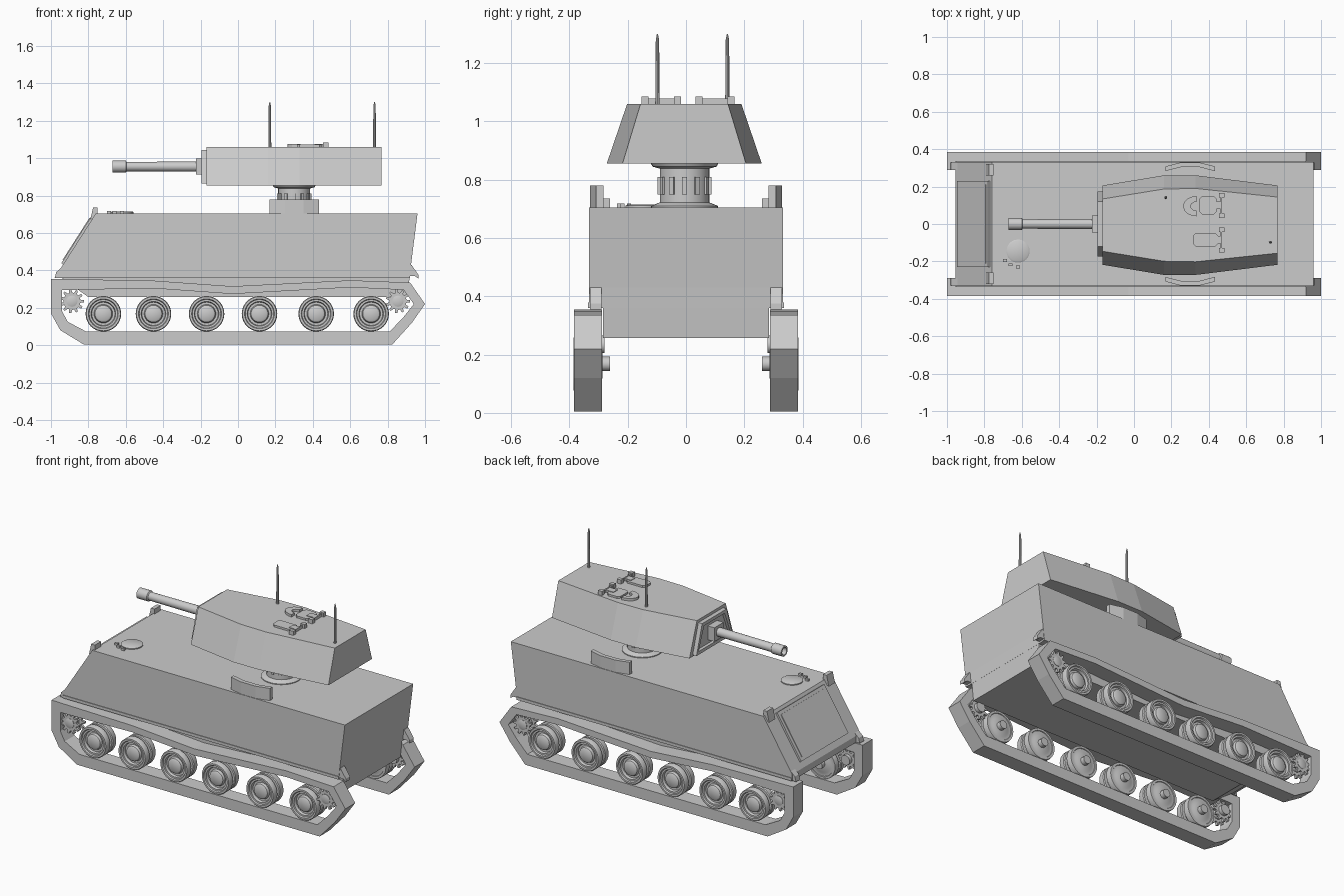
import bpy, bmesh, math
from mathutils import Vector, Matrix

if "Cube" in bpy.data.objects:
    bpy.data.objects.remove(bpy.data.objects["Cube"])


def finish(name, bm, smooth=False):
    bmesh.ops.recalc_face_normals(bm, faces=bm.faces)
    me = bpy.data.meshes.new(name)
    bm.to_mesh(me)
    bm.free()
    ob = bpy.data.objects.new(name, me)
    bpy.context.collection.objects.link(ob)
    if smooth:
        bpy.ops.object.select_all(action='DESELECT')
        ob.select_set(True)
        bpy.context.view_layer.objects.active = ob
        bpy.ops.object.shade_smooth_by_angle(angle=math.radians(35))
    return ob


def skin(name, rings, caps=True, loop=False, smooth=False):
    """Join successive rings of 3D points with quads."""
    bm = bmesh.new()
    vs = [[bm.verts.new(p) for p in r] for r in rings]
    n = len(vs[0])
    pairs = list(zip(vs, vs[1:])) + ([(vs[-1], vs[0])] if loop else [])
    for a, b in pairs:
        for i in range(n):
            j = (i + 1) % n
            bm.faces.new((a[i], a[j], b[j], b[i]))
    if caps and not loop:
        bm.faces.new(vs[0])
        bm.faces.new(vs[-1])
    return finish(name, bm, smooth)


def to3(p, h, axis):
    a, b = p
    return {'x': (h, a, b), 'y': (a, h, b), 'z': (a, b, h)}[axis]


def prism(name, pts, h0, h1, axis='y'):
    return skin(name, [[to3(p, h, axis) for p in pts] for h in (h0, h1)])


def box(name, x0, x1, y0, y1, z0, z1):
    return prism(name, [(x0, y0), (x1, y0), (x1, y1), (x0, y1)], z0, z1, 'z')


def lathe(name, profile, centre, axis='z', n=24):
    """Spin (radius, height) profile about an axis through a 2D centre."""
    rings = []
    for r, h in profile:
        rings.append([to3((centre[0] + r * math.cos(2 * math.pi * i / n),
                           centre[1] + r * math.sin(2 * math.pi * i / n)), h, axis)
                      for i in range(n)])
    return skin(name, rings, smooth=True)


# Hull: wide upper body and narrow belly
prism("upper_hull", [(-0.76, 0.705), (0.96, 0.705), (0.925, 0.43), (0.918, 0.36),
                     (-0.955, 0.36), (-0.955, 0.40)], -0.332, 0.332)
prism("belly", [(-0.95, 0.365), (0.918, 0.365), (0.905, 0.257), (-0.80, 0.257)], -0.285, 0.285)

# Glacis plate with a raised panel
d = Vector((-0.195, 0, -0.305)).normalized()
nrm = Vector((d.z, 0, -d.x))
top = Vector((-0.76, 0, 0.705))


def glacis(name, t0, t1, w, h):
    rings = []
    for k in (-0.01, h):
        a, b = top + d * t0 + nrm * k, top + d * t1 + nrm * k
        rings.append([(a.x, -w, a.z), (a.x, w, a.z), (b.x, w, b.z), (b.x, -w, b.z)])
    skin(name, rings)


glacis("front_plate", 0.02, 0.325, 0.23, 0.012)
glacis("front_plate_panel", 0.04, 0.305, 0.21, 0.016)

# Driver hatch and periscopes
lathe("driver_hatch", [(0.062, 0.70), (0.062, 0.711), (0.055, 0.715)], (-0.62, -0.145), n=24)
for i, (x, y) in enumerate([(-0.69, -0.195), (-0.66, -0.218), (-0.62, -0.23)]):
    box(f"periscope_{i}", x - 0.01, x + 0.01, y - 0.007, y + 0.007, 0.70, 0.718)

# Track loop outlines (x, z)
outer = [(-1, 0.355), (-1, 0.17), (-0.95, 0.08), (-0.825, 0.004), (0.825, 0.004), (0.93, 0.12),
         (1, 0.22), (0.92, 0.335), (0.6, 0.347), (-0.03, 0.315), (-0.45, 0.345)]
inner = [(-0.94, 0.295), (-0.94, 0.18), (-0.91, 0.125), (-0.81, 0.072), (0.81, 0.072), (0.885, 0.15),
         (0.94, 0.22), (0.885, 0.296), (0.6, 0.309), (-0.03, 0.274), (-0.45, 0.304)]
wheel_x = [-0.72, -0.452, -0.168, 0.115, 0.418, 0.712]
# Double road wheel section (radius, y)
wheel_sec = [(0.05, 0.287), (0.06, 0.292), (0.078, 0.292), (0.08, 0.288), (0.093, 0.288), (0.095, 0.294),
             (0.095, 0.322), (0.09, 0.327), (0.07, 0.327), (0.07, 0.345), (0.09, 0.345),
             (0.095, 0.35), (0.095, 0.378), (0.091, 0.386), (0.08, 0.386), (0.076, 0.378),
             (0.066, 0.378), (0.062, 0.362), (0.05, 0.362), (0.045, 0.376), (0.036, 0.382)]

for s, side in ((1, "left"), (-1, "right")):
    ya, yb = 0.289 * s, 0.385 * s
    skin(f"{side}_track", [[to3(p, y, 'y') for p in ring] for ring, y in
                           ((outer, ya), (outer, yb), (inner, yb), (inner, ya))], loop=True)
    for i, x in enumerate(wheel_x):
        lathe(f"{side}_wheel_{i}", [(r, y * s) for r, y in wheel_sec], (x, 0.168), 'y', 32)
        lathe(f"{side}_axle_{i}", [(0.025, 0.26 * s), (0.025, 0.30 * s)], (x, 0.168), 'y', 12)
    # Toothed sprockets at each end
    for x, end in ((-0.888, "front"), (0.855, "rear")):
        gear = []
        for k in range(11):
            for off, r in ((-0.32, 0.046), (-0.15, 0.064), (0.15, 0.064), (0.32, 0.046)):
                a = 2 * math.pi * (k + off) / 11
                gear.append((x + r * math.cos(a), 0.235 + r * math.sin(a)))
        for j, y in enumerate((0.302, 0.352)):
            prism(f"{side}_{end}_sprocket_{j}", gear, y * s, (y + 0.016) * s)
        lathe(f"{side}_{end}_sprocket_hub", [(0.03, 0.28 * s), (0.03, 0.37 * s), (0.018, 0.374 * s)],
              (x, 0.235), 'y', 16)
    # Mudflaps, fender strip and front lamps
    prism(f"{side}_rear_mudflap", [(0.915, 0.43), (0.928, 0.43), (0.965, 0.375), (0.965, 0.355),
                                   (0.945, 0.37), (0.915, 0.37)], 0.29 * s, 0.33 * s)
    prism(f"{side}_front_mudflap", [(-0.93, 0.43), (-0.972, 0.39), (-0.98, 0.36), (-0.94, 0.36)],
          0.29 * s, 0.33 * s)
    box(f"{side}_fender_strip", -0.955, 0.92, 0.32 * s, 0.336 * s, 0.36, 0.378)
    prism(f"{side}_lamp", [(-0.79, 0.67), (-0.775, 0.735), (-0.75, 0.735), (-0.75, 0.69)],
          0.26 * s, 0.32 * s)
    # Bent shield plates beside the turret
    prism(f"{side}_shield_plate", [(0.168, 0.308 * s), (0.25, 0.329 * s), (0.35, 0.329 * s),
                                   (0.432, 0.308 * s), (0.432, 0.283 * s), (0.35, 0.304 * s),
                                   (0.25, 0.304 * s), (0.168, 0.283 * s)], 0.70, 0.78, 'z')

# Turret pedestal with ribs
lathe("turret_pedestal", [(0.115, 0.70), (0.115, 0.71), (0.085, 0.722), (0.085, 0.838),
                          (0.11, 0.845), (0.118, 0.86)], (0.30, -0.005), n=32)
for k in range(12):
    rib = box(f"pedestal_rib_{k}", 0.08, 0.092, -0.009, 0.009, 0.75, 0.81)
    rib.data.transform(Matrix.Translation((0.30, -0.005, 0)) @ Matrix.Rotation(k * math.pi / 6, 4, 'Z'))

# Turret: sloping sides, bowed outline
low = [(-0.168, 0.212), (0.16, 0.266), (0.33, 0.266), (0.768, 0.212)]
high = [(-0.168, 0.14), (0.16, 0.193), (0.33, 0.196), (0.768, 0.15)]
rings = []
for half, z in ((low, 0.855), (high, 1.06)):
    rings.append([(x, y - 0.006, z) for x, y in half] + [(x, -y - 0.006, z) for x, y in reversed(half)])
skin("turret", rings)


# Mantlet frame with recessed face, gun collar and barrel
def trapezoid(x, k):
    return [(x, -0.175 + k, 0.865 + k), (x, 0.175 - k, 0.865 + k),
            (x, 0.12 - k, 1.043 - k), (x, -0.12 + k, 1.043 - k)]


skin("mantlet", [trapezoid(-0.16, 0), trapezoid(-0.194, 0), trapezoid(-0.194, 0.02), trapezoid(-0.18, 0.024)])
box("gun_collar", -0.225, -0.17, -0.045, 0.045, 0.912, 0.997)
lathe("gun_barrel", [(0.027, -0.20), (0.025, -0.595), (0.032, -0.60), (0.032, -0.67),
                     (0.022, -0.67), (0.022, -0.62)], (0, 0.955), 'x', 20)

# Antennas
for i, (x, y) in enumerate([(0.17, 0.142), (0.73, -0.098)]):
    lathe(f"antenna_{i}", [(0.008, 1.05), (0.007, 1.20), (0.006, 1.28), (0.002, 1.30)], (x, y), n=10)

# Turret hatches with hinges
for i, (x0, x1, y, w) in enumerate([(0.35, 0.44, 0.10, 0.05), (0.315, 0.45, -0.085, 0.036)]):
    c = 0.015
    prism(f"hatch_{i}", [(x0, y - w + c), (x0 + c, y - w), (x1 - c, y - w), (x1, y - w + c), (x1, y + w - c),
                         (x1 - c, y + w), (x0 + c, y + w), (x0, y + w - c)], 1.055, 1.072, 'z')
    box(f"hatch_bar_{i}", 0.462, 0.47, y - 0.065, y + 0.065, 1.055, 1.078)
    for j in (-1, 1):
        box(f"hatch_hinge_{i}_{j}", 0.455, 0.483, y + j * 0.055 - 0.012, y + j * 0.055 + 0.012, 1.055, 1.085)
    box(f"hatch_arm_{i}", x1 - 0.03, 0.47, y - 0.02, y + 0.02, 1.055, 1.076)
# Commander sight ring in front of the first hatch
arc = [(0.335 + r * math.cos(a), 0.095 + r * 0.75 * math.sin(a)) for r, angs in
       ((0.072, range(90, 271, 20)), (0.032, range(270, 89, -20)))
       for a in (math.radians(t) for t in angs)]
prism("commander_sight", arc, 1.055, 1.075, 'z')
